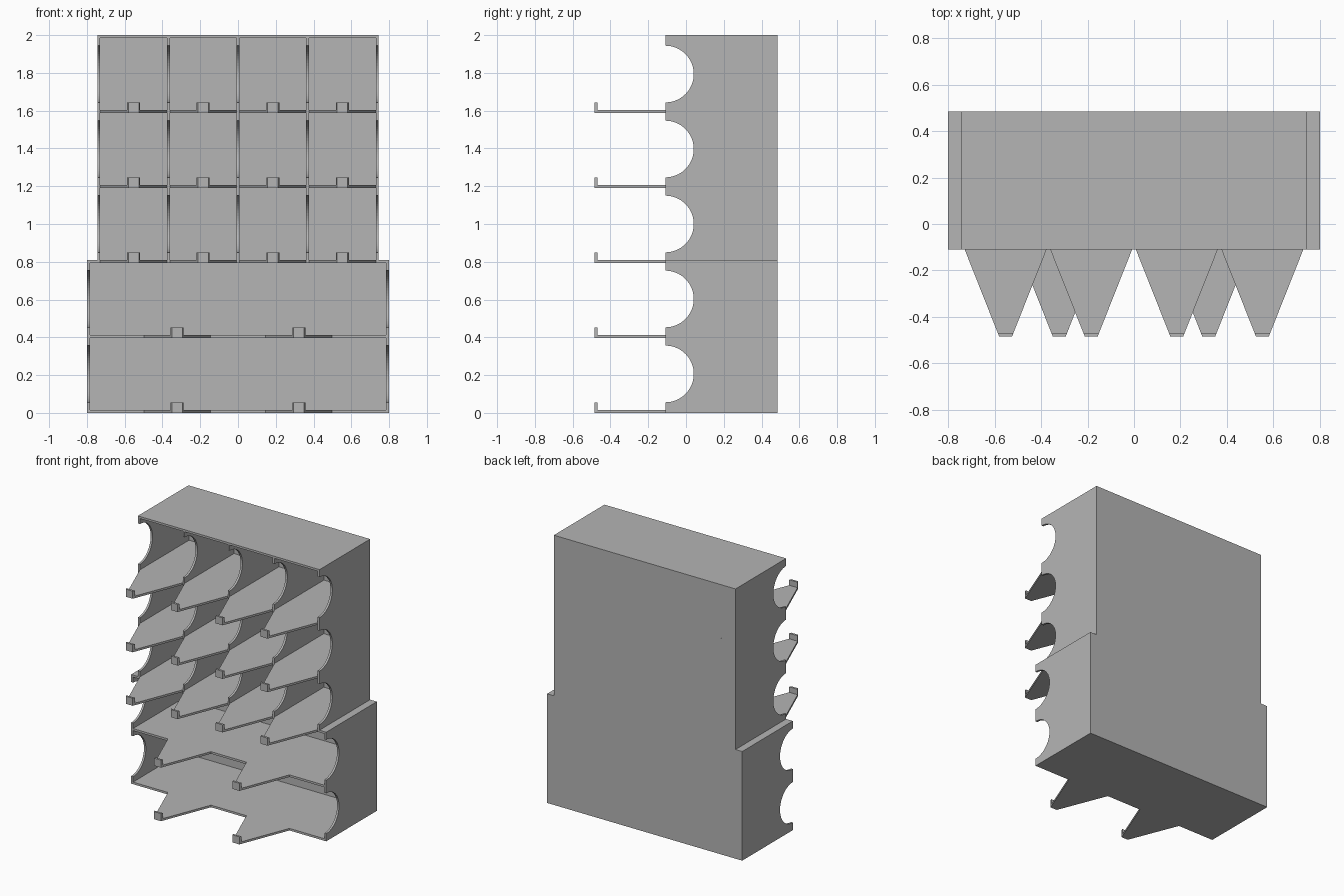
import bpy, bmesh, math

old = bpy.data.objects.get("Cube")
if old:
    bpy.data.objects.remove(old, do_unlink=True)

T = 0.0155                     # sheet thickness
PITCH = (2 - T) / 5            # height of one row
FRONT, BACK, TIP = -0.109, 0.484, -0.484
UPPER, LOWER = 0.745, 0.8      # half widths
CELL = (2 * UPPER - T) / 4     # column spacing
TONGUE_HALF, TIP_HALF = (CELL - T) / 2, 0.028
RADIUS, LIP_TOP = 0.15, 0.056

grey = bpy.data.materials.new("matte grey")
grey.use_nodes = True
colour = (0.46, 0.46, 0.46, 1)
grey.diffuse_color = colour
grey.node_tree.nodes["Principled BSDF"].inputs["Base Color"].default_value = colour


def prism(name, outline, place, low, high):
    """Extrude a closed outline between two levels; place maps (u, v, level) to xyz."""
    bm = bmesh.new()
    rings = [[bm.verts.new(place(u, v, w)) for u, v in outline] for w in (low, high)]
    for ring in rings:
        bm.faces.new(ring)
    n = len(outline)
    for i in range(n):
        j = (i + 1) % n
        bm.faces.new((rings[0][i], rings[0][j], rings[1][j], rings[1][i]))
    bmesh.ops.recalc_face_normals(bm, faces=bm.faces)
    mesh = bpy.data.meshes.new(name)
    bm.to_mesh(mesh)
    bm.free()
    mesh.materials.append(grey)
    obj = bpy.data.objects.new(name, mesh)
    bpy.context.collection.objects.link(obj)
    return obj


def flat(u, v, w):
    return (u, v, w)


def upright(u, v, w):
    return (w, u, v)


def wall(name, x, z0, z1, rows):
    """Upright sheet with a round finger scallop in its front edge for each row."""
    outline = [(BACK, z1), (BACK, z0), (FRONT, z0)]
    for row in rows:
        centre = row * PITCH + (PITCH + T) / 2
        for k in range(33):
            a = -math.pi / 2 + math.pi * k / 32
            outline.append((FRONT + RADIUS * math.cos(a), centre + RADIUS * math.sin(a)))
    outline.append((FRONT, z1))
    prism(name, outline, upright, x - T / 2, x + T / 2)


def shelf(name, z, half, centres):
    """Flat sheet whose front edge carries tapered tongues with upturned lips."""
    outline = [(half, BACK), (-half, BACK), (-half, FRONT)]
    slope = (TONGUE_HALF - TIP_HALF) / (FRONT - TIP)
    lip_half = TIP_HALF + slope * T
    for c in centres:
        outline += [(c - TONGUE_HALF, FRONT), (c - TIP_HALF, TIP),
                    (c + TIP_HALF, TIP), (c + TONGUE_HALF, FRONT)]
        lip = [(c - lip_half, TIP + T), (c - TIP_HALF, TIP),
               (c + TIP_HALF, TIP), (c + lip_half, TIP + T)]
        prism(name + "_lip", lip, flat, z + T, z + LIP_TOP)
    # Drop a tongue corner that lands on the sheet corner
    clean = [p for i, p in enumerate(outline) if i == 0 or math.dist(p, outline[i - 1]) > 1e-5]
    if math.dist(clean[-1], (half, FRONT)) > 1e-5:
        clean.append((half, FRONT))
    prism(name, clean, flat, z, z + T)


def back_panel(name, half, z0, z1):
    outline = [(-half, BACK - T), (half, BACK - T), (half, BACK), (-half, BACK)]
    prism(name, outline, flat, z0, z1)


split = 2 * PITCH + T          # top of the wide base unit

# Wide base unit: two open rows
for side, label in ((1, "left"), (-1, "right")):
    wall("base_wall_" + label, side * (LOWER - T / 2), 0, split, (0, 1))
    wall("upper_wall_" + label, side * (UPPER - T / 2), split, 2, (2, 3, 4))
for row in (0, 1):
    shelf("base_shelf", row * PITCH, LOWER - T, (-0.322, 0.322))
back_panel("base_back", LOWER, 0, split)

# Narrow upper unit: three rows of four compartments
columns = [(i - 1.5) * CELL for i in range(4)]
for row in (2, 3, 4):
    half = (LOWER if row == 2 else UPPER) - T
    shelf("upper_shelf", row * PITCH, half, columns)
    for x in (-CELL, 0, CELL):
        wall("divider", x, row * PITCH + T, (row + 1) * PITCH, (row,))
shelf("top_panel", 2 - T, UPPER - T, ())
back_panel("upper_back", UPPER, split, 2)
